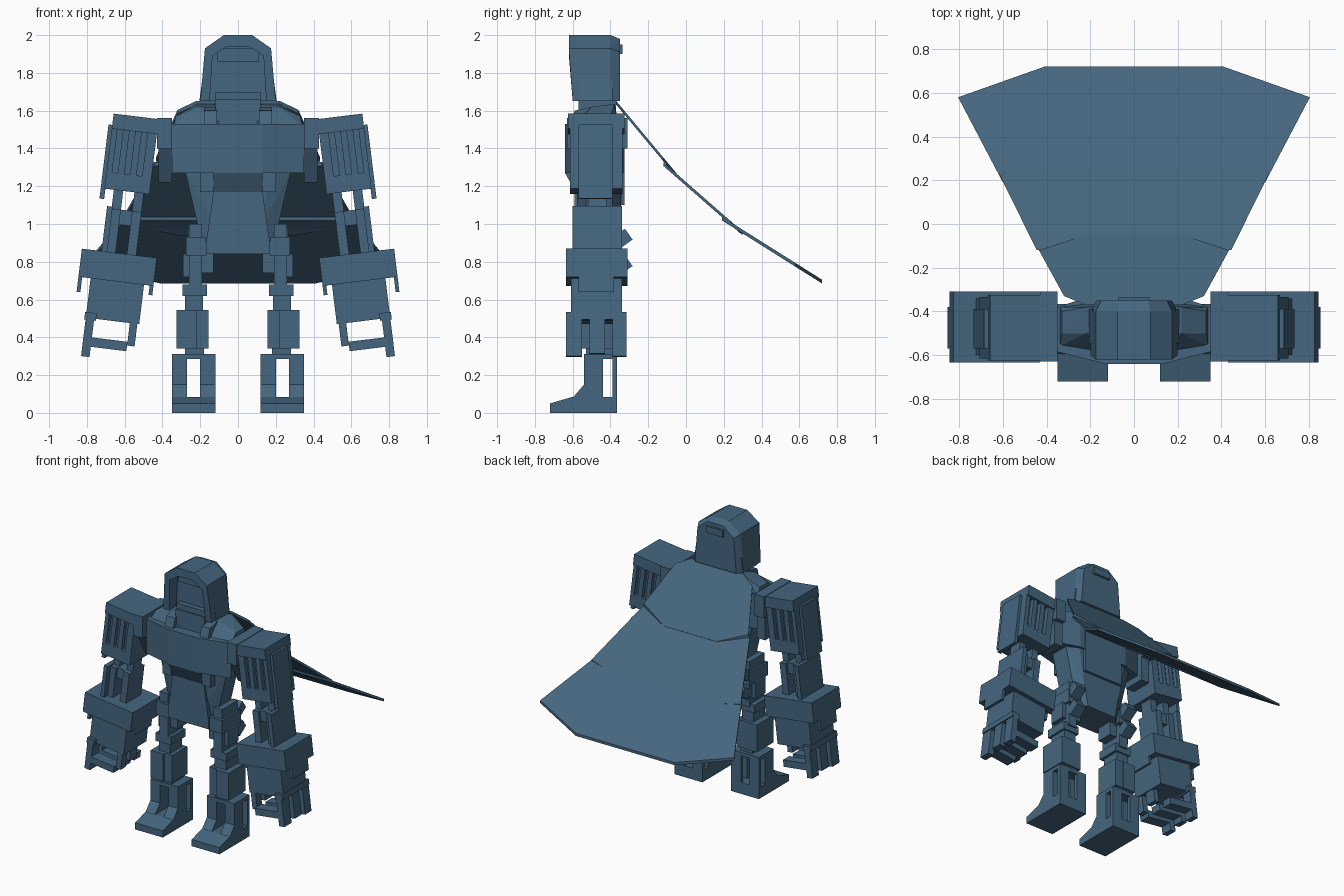
import bpy, bmesh, math
from mathutils import Matrix

slate = bpy.data.materials.new("slate_blue")
slate.diffuse_color = (0.060, 0.134, 0.212, 1)


def solid(name, pts):
    """Flat-faced convex solid wrapped around a few points."""
    bm = bmesh.new()
    for p in pts:
        bm.verts.new(p)
    bmesh.ops.convex_hull(bm, input=bm.verts)
    bmesh.ops.dissolve_limit(bm, angle_limit=0.01, verts=bm.verts, edges=bm.edges)
    bmesh.ops.recalc_face_normals(bm, faces=bm.faces)
    me = bpy.data.meshes.new(name)
    bm.to_mesh(me)
    bm.free()
    me.materials.append(slate)
    ob = bpy.data.objects.new(name, me)
    bpy.context.collection.objects.link(ob)
    return ob


def corners(x, y, z):
    return [(a, b, c) for a in x for b in y for c in z]


def box(name, x, y, z):
    return solid(name, corners(x, y, z))


def pair(name, pts):
    for side, s in (("left", -1), ("right", 1)):
        solid(f"{name}_{side}", [(s * x, y, z) for x, y, z in pts])


def pair_box(name, x, y, z):
    pair(name, corners(x, y, z))


def tilted(name, center, size, rx):
    """Mirrored box turned about the x axis."""
    m = Matrix.Translation(center) @ Matrix.Rotation(math.radians(rx), 4, 'X')
    h = [(-v / 2, v / 2) for v in size]
    from_local = [m @ Matrix.Translation(c).to_translation() for c in corners(*h)]
    pair(name, [tuple(p) for p in from_local])


# Head: back block, open hood frame, face and neck
outer = [(0.20, 1.65), (0.175, 1.93), (0.075, 2.0)]
inner = [(0.15, 1.65), (0.135, 1.89), (0.06, 1.94)]
solid("head_back", [(s * x, y, z) for s in (-1, 1) for x, z in outer for y in (-0.52, -0.40)]
      + [(s * x * 0.86, -0.35, z - (0.02 if z > 1.8 else 0)) for s in (-1, 1) for x, z in outer])
for i in range(2):
    quad = [outer[i], outer[i + 1], inner[i + 1], inner[i]]
    pair(f"hood_rim_{i}", [(x, y + (0.02 if z < 1.7 and y < -0.6 else 0), z)
                           for x, z in quad for y in (-0.62, -0.51)])
solid("hood_peak", [(s * x, y, z) for s in (-1, 1) for x, z in (outer[2], inner[2])
                    for y in (-0.62, -0.51)])
box("brow", (-0.11, 0.11), (-0.55, -0.5), (1.86, 1.93))
box("chin", (-0.12, 0.12), (-0.56, -0.5), (1.64, 1.70))
pair("cheek_guard", [(x, y, z) for x, z in ((0.15, 1.65), (0.205, 1.65), (0.165, 1.76), (0.19, 1.76))
                     for y in (-0.55, -0.39)])
box("hood_tab", (-0.07, 0.07), (-0.40, -0.335), (1.90, 1.95))
box("neck", (-0.12, 0.12), (-0.57, -0.37), (1.52, 1.66))

# Torso
chest_plan = [(0.13, -0.64), (0.35, -0.585), (0.35, -0.38), (0.2, -0.33)]
solid("chest", [(s * x, y, z) for s in (-1, 1) for x, y in chest_plan for z in (1.27, 1.53)])
pair("shoulder_slope", [(0.1, -0.6, 1.52), (0.34, -0.56, 1.52), (0.1, -0.35, 1.52),
                        (0.34, -0.38, 1.52), (0.33, -0.40, 1.57), (0.33, -0.5, 1.57),
                        (0.22, -0.38, 1.635), (0.22, -0.5, 1.62), (0.1, -0.5, 1.6), (0.1, -0.38, 1.635)])
pair("collar_block", [(x, y, z) for x in (0.11, 0.18)
                      for y, z in ((-0.61, 1.53), (-0.59, 1.6), (-0.5, 1.62), (-0.5, 1.53))])
pair_box("chest_drop", (0.13, 0.2), (-0.61, -0.5), (1.17, 1.28))
solid("waist_slope", corners((-0.13, 0.13), (-0.64, -0.45), (1.27, 1.28))
      + corners((-0.13, 0.13), (-0.58, -0.45), (1.17, 1.16)))
plan = [(0.6, -0.575), (1, -0.53), (1, -0.39), (0.7, -0.345)]
rings = [(1.28, 0.28), (1.0, 0.215), (0.84, 0.17)]
for i, name in enumerate(("abdomen", "pelvis")):
    solid(name, [(s * fx * w, y, z) for z, w in rings[i:i + 2] for s in (-1, 1) for fx, y in plan])
solid("front_plate", corners((-0.13, 0.13), (-0.59, -0.5), (1.17, 1.16))
      + corners((-0.17, 0.17), (-0.59, -0.5), (0.84, 0.89)))
box("back_plate", (-0.16, 0.16), (-0.36, -0.325), (1.1, 1.5))
pair_box("shoulder_joint", (0.35, 0.43), (-0.63, -0.31), (1.4, 1.56))
pair("shoulder_brace", corners((0.35, 0.42), (-0.60, -0.34), (1.4, 1.41))
     + corners((0.35, 0.42), (-0.50, -0.34), (1.22, 1.24)))

# Arms: u runs outward, v runs down a limb leaning seven degrees
LEAN = math.radians(7)
CA, SA = math.cos(LEAN), math.sin(LEAN)


def arm_box(name, u, y, v):
    pair(name, [(0.42 + a * CA + c * SA, b, 1.555 + a * SA - c * CA) for a, b, c in corners(u, y, v)])


arm_box("shoulder_cap", (0, 0.24), (-0.625, -0.325), (0, 0.08))
arm_box("upper_arm", (0.005, 0.235), (-0.585, -0.365), (0.08, 0.40))
for i, u in enumerate(((0.0, 0.05), (0.08, 0.115), (0.145, 0.18), (0.21, 0.24))):
    arm_box(f"arm_rail_{i}", u, (-0.615, -0.335), (0.08, 0.40 if i in (0, 3) else 0.32))
arm_box("arm_lower_band", (0, 0.24), (-0.615, -0.335), (0.31, 0.40))
arm_box("outer_guard", (0.235, 0.26), (-0.57, -0.39), (0.06, 0.455))
for i, u in enumerate(((0.03, 0.08), (0.14, 0.19))):
    arm_box(f"elbow_rod_{i}", u, (-0.52, -0.42), (0.38, 0.56))
    arm_box(f"forearm_rod_{i}", u, (-0.56, -0.38), (0.5, 0.75))
arm_box("elbow_block", (0.05, 0.2), (-0.54, -0.40), (0.5, 0.58))
arm_box("elbow_pad", (0.185, 0.215), (-0.6, -0.34), (0.49, 0.74))
arm_box("forearm_collar", (-0.08, 0.32), (-0.635, -0.31), (0.73, 0.88))
arm_box("collar_guard", (0.30, 0.32), (-0.57, -0.38), (0.86, 0.96))
arm_box("inner_guard", (-0.08, -0.06), (-0.57, -0.38), (0.86, 0.93))
arm_box("forearm", (-0.03, 0.255), (-0.61, -0.34), (0.87, 1.09))

# Hands: three curled fingers, each with an inner tip
for i, y in enumerate(((-0.635, -0.55), (-0.51, -0.43), (-0.39, -0.315))):
    arm_box(f"finger_{i}", (0.21, 0.255), y, (1.07, 1.295 if i != 1 else 1.28))
    arm_box(f"finger_curl_{i}", (0.02, 0.215), y, (1.19, 1.24))
arm_box("thumb", (-0.02, 0.02), (-0.61, -0.55), (1.08, 1.21))
arm_box("palm_edge", (-0.02, 0.02), (-0.51, -0.43), (1.08, 1.18))
arm_box("knuckle_band", (0.2, 0.262), (-0.635, -0.315), (1.06, 1.1))

# Legs
pair_box("hip_post", (0.19, 0.26), (-0.56, -0.38), (0.66, 1.0))
pair_box("hip_band", (0.17, 0.275), (-0.58, -0.36), (0.83, 0.93))
pair_box("hip_inner", (0.13, 0.2), (-0.53, -0.41), (0.74, 0.84))
pair_box("hip_outer", (0.25, 0.29), (-0.53, -0.41), (0.72, 0.84))
for z in (0.92, 0.78):
    tilted(f"hip_knob_{int(z * 100)}", (0.225, -0.34, z), (0.08, 0.09, 0.07), 35)
pair_box("thigh_band", (0.165, 0.295), (-0.56, -0.39), (0.62, 0.68))
pair_box("thigh", (0.185, 0.28), (-0.54, -0.40), (0.54, 0.64))
pair_box("shin", (0.22, 0.325), (-0.575, -0.375), (0.34, 0.545))
pair_box("shin_inner", (0.155, 0.225), (-0.56, -0.38), (0.34, 0.545))
pair_box("ankle", (0.18, 0.28), (-0.53, -0.39), (0.29, 0.35))

# Feet: sloped toe, open ankle frame
pair("foot", [(x, y, z) for x in (0.12, 0.35)
              for y, z in ((-0.72, 0), (-0.72, 0.05), (-0.6, 0.085), (-0.365, 0.085), (-0.365, 0))])
for name, x in (("inner", (0.12, 0.2)), ("outer", (0.27, 0.35))):
    pair(f"instep_{name}", [(a, y, z) for a in x for y, z in
                            ((-0.6, 0.08), (-0.54, 0.15), (-0.44, 0.15), (-0.44, 0.08))])
    pair_box(f"ankle_post_{name}", x, (-0.54, -0.44), (0.08, 0.31))
    pair_box(f"heel_post_{name}", x, (-0.39, -0.365), (0.08, 0.31))
pair_box("ankle_bridge", (0.12, 0.35), (-0.54, -0.365), (0.285, 0.312))

# Cape: three overlapping sloped panels (half outline in plan, then start and slope)
panels = [
    ([(0.22, -0.37), (0.32, -0.33), (0.435, -0.12), (0.22, -0.05)], (-0.36, 1.64), -1.2),
    ([(0.22, -0.08), (0.33, -0.31), (0.44, -0.11), (0.62, 0.235), (0.31, 0.30)], (-0.06, 1.275), -0.875),
    ([(0.3, 0.24), (0.6, 0.19), (0.805, 0.58), (0.41, 0.72)], (0.26, 0.995), -0.63)]
panels[1][0][1] = (0.445, -0.12)
for (outline, (y0, z0), k), name in zip(panels, ("upper", "middle", "lower")):
    solid(f"cape_{name}", [(s * x, y, z0 + k * (y - y0) - t) for s in (-1, 1)
                           for x, y in outline for t in (0, 0.02)])
